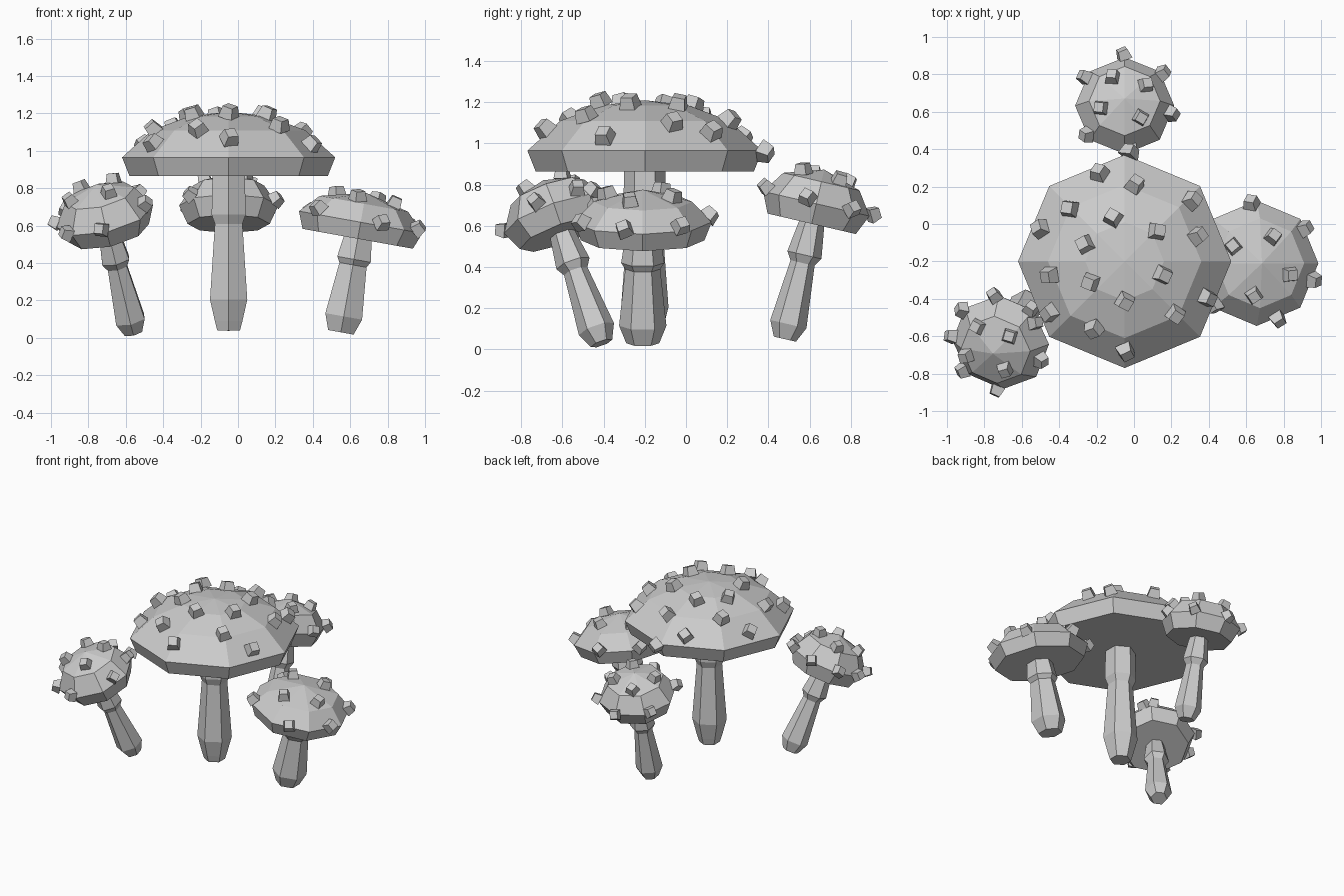
import bpy, bmesh, math, random
from mathutils import Vector, Matrix
from mathutils.bvhtree import BVHTree

if "Cube" in bpy.data.objects:
    bpy.data.objects.remove(bpy.data.objects["Cube"])

random.seed(4)
UP = Vector((0, 0, 1))


def finish(name, bm):
    bmesh.ops.recalc_face_normals(bm, faces=bm.faces)
    mesh = bpy.data.meshes.new(name)
    bm.to_mesh(mesh)
    bpy.context.collection.objects.link(bpy.data.objects.new(name, mesh))


def lathe(profile, sides, phase, origin, axis):
    """Faceted turned shape from (radius, height) pairs; radius 0 makes a point."""
    bm = bmesh.new()
    frame = Matrix.Translation(origin) @ UP.rotation_difference(axis).to_matrix().to_4x4()
    rings = []
    for r, h in profile:
        n = sides if r > 0 else 1
        rings.append([bm.verts.new(frame @ Vector((
            r * math.cos(phase + math.tau * i / sides),
            r * math.sin(phase + math.tau * i / sides), h))) for i in range(n)])
    for a, b in zip(rings, rings[1:]):
        for i in range(sides):
            j = (i + 1) % sides
            if len(b) == 1:
                bm.faces.new((a[i], a[j], b[0]))
            else:
                bm.faces.new((a[i], a[j], b[j], b[i]))
    bm.faces.new(rings[0][::-1])
    if len(rings[-1]) > 1:
        bm.faces.new(rings[-1])
    return bm


def mushroom(name, foot, neck, stem, cap, spots, size):
    foot, neck = Vector(foot), Vector(neck)
    axis = (neck - foot).normalized()
    length = (neck - foot).length

    # stem, heights given as fractions of its length
    finish(name + "_stem", lathe([(r, t * length) for r, t in stem], 6,
                                 math.pi / 6, foot, axis))
    # cap
    cap_bm = lathe(cap, 8, 0, neck, axis)
    bmesh.ops.recalc_face_normals(cap_bm, faces=cap_bm.faces)
    tree = BVHTree.FromBMesh(cap_bm)
    finish(name + "_cap", cap_bm)

    # spots: small tapered blocks sitting on the cap surface
    lip = neck + axis * cap[1][1]
    bm = bmesh.new()
    for x, y in spots:
        hit, normal = tree.ray_cast(Vector((x, y, 3)), -UP)[:2]
        if hit is None:
            dz = -(axis.x * (x - lip.x) + axis.y * (y - lip.y)) / axis.z
            hit, normal = tree.find_nearest(Vector((x, y, lip.z + dz + 0.02)))[:2]
        turn = UP.rotation_difference(normal).to_matrix().to_4x4()
        m = (Matrix.Translation(hit + normal * 0.35 * size) @ turn
             @ Matrix.Rotation(random.uniform(0, math.pi / 2), 4, 'Z'))
        bmesh.ops.create_cone(bm, cap_ends=True, segments=4, radius1=size * 0.75,
                              radius2=size * 0.55, depth=size * 0.8, matrix=m)
    finish(name + "_spots", bm)


mushroom("large", (-0.05, -0.2, 0.04), (-0.05, -0.2, 0.865),
         [(0.07, 0), (0.085, 0.06), (0.115, 0.2), (0.085, 0.69), (0.105, 0.75), (0.1, 1.02)],
         [(0.53, 0), (0.57, 0.1), (0.41, 0.245), (0.21, 0.32), (0, 0.345)],
         [(-0.18, 0.26), (0, 0.2), (-0.34, 0.08), (-0.11, 0.03), (0.3, 0.12),
          (0.12, -0.04), (0.33, -0.07), (-0.26, -0.11), (-0.49, -0.03), (0.15, -0.27),
          (-0.44, -0.27), (-0.23, -0.31), (-0.05, -0.41), (0.22, -0.48),
          (0.38, -0.39), (-0.44, -0.47), (-0.21, -0.55), (-0.05, -0.67), (-0.02, 0.39)],
         0.078)

mushroom("left", (-0.56, -0.41, 0.03), (-0.69, -0.6, 0.56),
         [(0.055, 0), (0.09, 0.13), (0.06, 0.66), (0.085, 0.73), (0.06, 1.03)],
         [(0.22, 0), (0.265, 0.1), (0.19, 0.22), (0, 0.285)],
         [(-0.835, -0.55), (-0.665, -0.6), (-0.89, -0.7), (-0.69, -0.77),
          (-0.92, -0.46), (-0.75, -0.38), (-0.55, -0.45), (-0.54, -0.53),
          (-0.51, -0.72), (-0.93, -0.79), (-0.73, -0.88), (-0.98, -0.6)],
         0.066)

mushroom("right", (0.55, -0.21, 0.03), (0.64, -0.21, 0.53),
         [(0.08, 0), (0.115, 0.17), (0.085, 0.72), (0.105, 0.78), (0.085, 1.03)],
         [(0.3, 0), (0.335, 0.09), (0.24, 0.19), (0, 0.25)],
         [(0.74, -0.07), (0.53, -0.12), (0.64, -0.38), (0.83, -0.27), (0.63, 0.1),
          (0.9, -0.03), (0.96, -0.3), (0.77, -0.51), (0.44, -0.43), (0.4, -0.03)],
         0.07)

mushroom("back", (-0.05, 0.48, 0.05), (-0.05, 0.61, 0.61),
         [(0.055, 0), (0.09, 0.13), (0.06, 0.66), (0.085, 0.73), (0.06, 1.03)],
         [(0.22, 0), (0.265, 0.1), (0.19, 0.21), (0, 0.27)],
         [(-0.115, 0.78), (0.06, 0.74), (-0.175, 0.62), (0.035, 0.57), (-0.27, 0.79),
          (-0.05, 0.89), (0.16, 0.81), (0.2, 0.59), (-0.02, 0.4), (-0.24, 0.48)],
         0.066)
